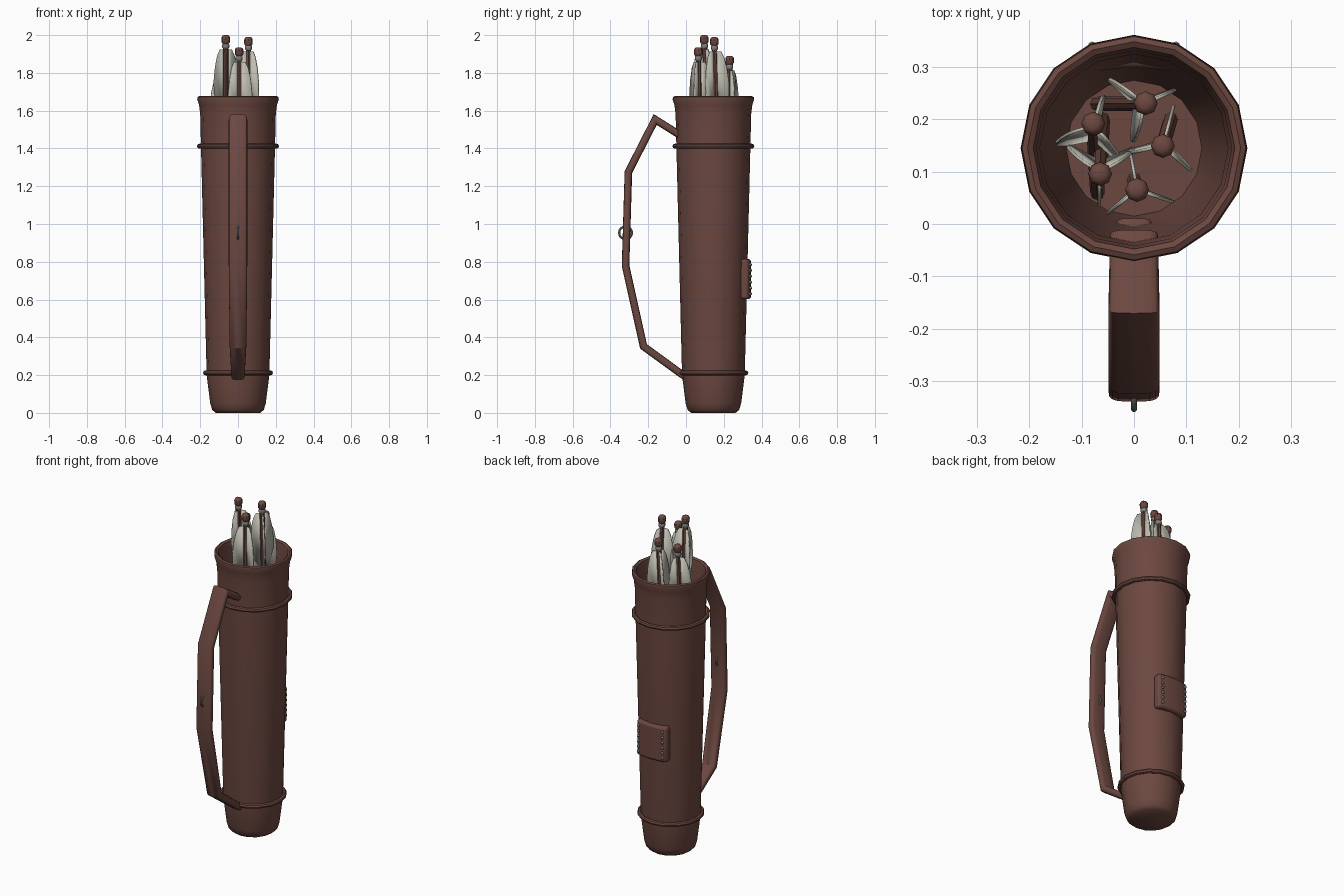
import bpy, bmesh, math
from mathutils import Matrix, Vector

cube = bpy.data.objects.get("Cube")
if cube:
    bpy.data.objects.remove(cube, do_unlink=True)

AXIS_Y = 0.145   # the tube stands behind the strap
SIDES = 16


def material(name, rgb):
    m = bpy.data.materials.new(name)
    m.use_nodes = True
    m.diffuse_color = (*rgb, 1)
    m.node_tree.nodes["Principled BSDF"].inputs["Base Color"].default_value = (*rgb, 1)
    return m


leather = material("brown leather", (0.15, 0.064, 0.051))
feather_mat = material("pale feather", (0.52, 0.51, 0.44))
metal = material("grey metal", (0.22, 0.22, 0.20))


def finish(name, bm, mat, matrix=None, angle=40):
    bmesh.ops.recalc_face_normals(bm, faces=bm.faces)
    mesh = bpy.data.meshes.new(name)
    bm.to_mesh(mesh)
    bm.free()
    mesh.materials.append(mat)
    ob = bpy.data.objects.new(name, mesh)
    bpy.context.collection.objects.link(ob)
    if matrix:
        ob.matrix_world = matrix
    bpy.ops.object.select_all(action='DESELECT')
    ob.select_set(True)
    bpy.context.view_layer.objects.active = ob
    bpy.ops.object.shade_smooth_by_angle(angle=math.radians(angle))
    return ob


def bridge(bm, loops, closed=False):
    """Skin a row of equally long vertex loops."""
    pairs = list(zip(loops, loops[1:]))
    if closed:
        pairs.append((loops[-1], loops[0]))
    for a, b in pairs:
        for i in range(len(a)):
            j = (i + 1) % len(a)
            bm.faces.new((a[i], a[j], b[j], b[i]))


def lathe(name, profile, mat, sides, matrix, closed=False):
    bm = bmesh.new()
    loops = []
    for r, z in profile:
        angles = [math.tau * i / sides for i in range(sides)]
        loops.append([bm.verts.new((r * math.cos(a), r * math.sin(a), z)) for a in angles])
    bridge(bm, loops, closed)
    if not closed:
        bm.faces.new(loops[0])
        bm.faces.new(loops[-1])
    return finish(name, bm, mat, matrix)


def torus(name, major, minor, mat, sides, matrix):
    profile = [(major + minor * math.cos(math.tau * i / 8), minor * math.sin(math.tau * i / 8))
               for i in range(8)]
    return lathe(name, profile, mat, sides, matrix, closed=True)


# Hollow tube: outer wall, flared rolled rim, inner wall and floor
centre = Matrix.Translation((0, AXIS_Y, 0))
lathe("quiver_body", [(0.117, 0), (0.136, 0.015), (0.147, 0.05), (0.166, 0.2), (0.196, 1.41),
                      (0.2, 1.58), (0.206, 1.63), (0.216, 1.66), (0.214, 1.672), (0.204, 1.677),
                      (0.193, 1.67), (0.187, 1.64), (0.18, 1.5), (0.15, 0.2), (0.13, 0.06)],
      leather, SIDES, centre)

# Raised bands around the tube
for name, r, z in (("upper_band", 0.204, 1.412), ("lower_band", 0.172, 0.212)):
    torus(name, r, 0.013, leather, SIDES, Matrix.Translation((0, AXIS_Y, z)))

# Carrying strap: rounded flat section swept along a bent path (y, z, half width)
path = [(-0.022, 1.465, 0.046), (-0.163, 1.553, 0.049), (-0.305, 1.275, 0.049),
        (-0.32, 0.78, 0.049), (-0.225, 0.352, 0.044), (-0.03, 0.21, 0.036), (0.0, 0.19, 0.034)]
bm = bmesh.new()
loops = []
points = [Vector((0, y, z)) for y, z, w in path]
for i, p in enumerate(points):
    before = (p - points[max(i - 1, 0)]).normalized()
    after = (points[min(i + 1, len(points) - 1)] - p).normalized()
    along = (before + after).normalized()
    side = Vector((0, -along.z, along.y))
    mitre = 0.02 / max(along.dot(after if after.length else before), 0.6)
    loop = []
    for k in range(16):
        a = math.tau * k / 16
        c, s = math.cos(a), math.sin(a)
        x = math.copysign(abs(c) ** 0.5, c) * path[i][2]
        loop.append(bm.verts.new(p + Vector((x, 0, 0)) + side * math.copysign(abs(s) ** 0.7, s) * mitre))
    loops.append(loop)
bridge(bm, loops)
bm.faces.new(loops[0])
bm.faces.new(loops[-1])
finish("strap", bm, leather)

# Metal ring threaded through the strap
torus("strap_ring", 0.034, 0.006, metal, 16,
      Matrix.Translation((0, -0.32, 0.953)) @ Matrix.Rotation(math.pi / 2, 4, 'Y'))


# Gently curved patch on the back
def patch_y(x):
    return 0.344 - 1.3 * x * x


bm = bmesh.new()
xs = [-0.1 + 0.025 * i for i in range(9)]
outline = [(x, patch_y(x)) for x in xs] + [(x, patch_y(x) - 0.045) for x in reversed(xs)]
loops = [[bm.verts.new((x, y, z)) for x, y in outline] for z in (0.602, 0.814)]
bridge(bm, loops)
bm.faces.new(loops[0])
bm.faces.new(loops[1])
patch = finish("back_patch", bm, leather)
bevel = patch.modifiers.new("soft edge", 'BEVEL')
bevel.width = 0.014
bevel.segments = 3
bevel.limit_method = 'ANGLE'
bevel.angle_limit = math.radians(50)

# Two columns of studs on the patch
bm = bmesh.new()
for x in (-0.08, 0.08):
    for i in range(6):
        spot = Matrix.Translation((x, patch_y(x) + 0.005, 0.63 + 0.031 * i))
        bmesh.ops.create_uvsphere(bm, u_segments=8, v_segments=6, radius=0.0085, matrix=spot)
finish("patch_studs", bm, metal)

# Arrows: nock position, foot position on the floor, turn of the feathers
arrows = [((0.023, 0.231, 1.89), (-0.07, 0.23), 21),
          ((-0.078, 0.193, 1.865), (-0.07, 0.06), 75),
          ((0.055, 0.149, 1.99), (0.07, 0.2), 75),
          ((-0.065, 0.095, 2.0), (-0.06, 0.2), 28),
          ((0.006, 0.065, 1.935), (0.0, 0.085), 100)]
vane = [(0.008, -0.075), (0.036, -0.078), (0.052, -0.11), (0.066, -0.17), (0.075, -0.25),
        (0.072, -0.31), (0.05, -0.37), (0.008, -0.41)]

for n, (top, foot, turn) in enumerate(arrows, 1):
    top = Vector(top)
    axis = top - Vector((*foot, 0.065))
    place = Matrix.Translation(top) @ Vector((0, 0, 1)).rotation_difference(axis).to_matrix().to_4x4()
    lathe(f"arrow_{n}_shaft", [(0.014, -axis.length), (0.014, -0.066)], leather, 8, place)
    lathe(f"arrow_{n}_collar", [(0.015, -0.07), (0.019, -0.064), (0.019, -0.05), (0.013, -0.042)],
          metal, 8, place)
    lathe(f"arrow_{n}_nock", [(0.015, -0.047), (0.022, -0.038), (0.023, -0.014), (0.018, -0.004), (0.01, 0)],
          leather, 8, place)
    bm = bmesh.new()
    for k in range(3):
        a = math.radians(turn + 120 * k)
        bm.faces.new([bm.verts.new((r * math.cos(a), r * math.sin(a), z)) for r, z in vane])
    feathers = finish(f"arrow_{n}_feathers", bm, feather_mat, place)
    thick = feathers.modifiers.new("thickness", 'SOLIDIFY')
    thick.thickness = 0.006
    thick.offset = 0
